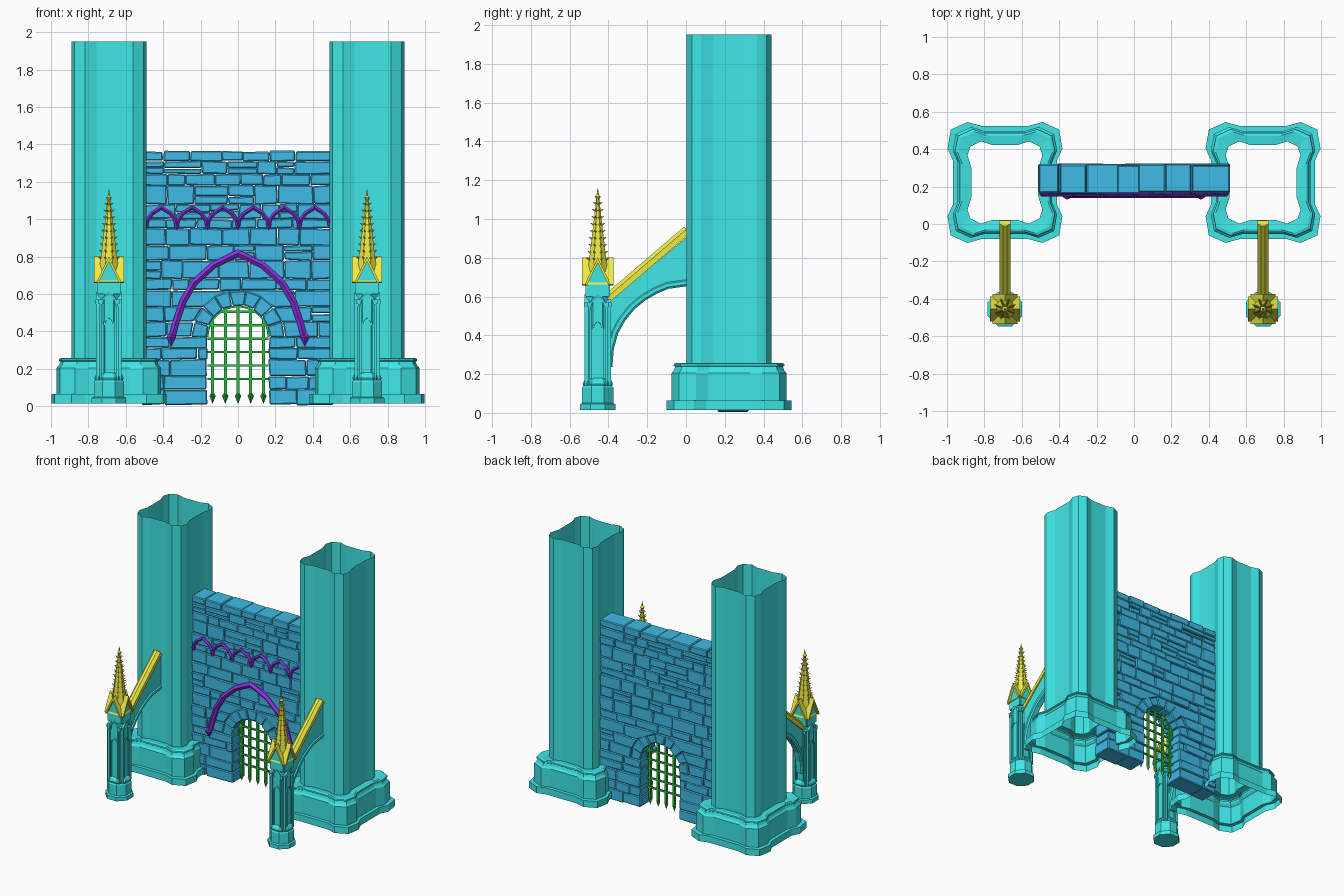
import bpy, bmesh, math, random
from mathutils import Matrix, Vector

if "Cube" in bpy.data.objects:
    bpy.data.objects.remove(bpy.data.objects["Cube"])

random.seed(4)
CX, TY, PY = 0.69, 0.222, -0.455   # tower x, tower y, pinnacle y


def material(name, rgb):
    m = bpy.data.materials.new(name)
    m.diffuse_color = (*rgb, 1)
    m.use_nodes = True
    m.node_tree.nodes["Principled BSDF"].inputs["Base Color"].default_value = m.diffuse_color
    return m


TEAL = material("teal_stone", (0.05, 0.8, 0.8))
BLUE = material("blue_stone", (0.05, 0.5, 0.8))
PURPLE = material("purple_trim", (0.28, 0.03, 0.8))
YELLOW = material("yellow_roof", (0.85, 0.83, 0.06))
GREEN = material("green_iron", (0.03, 0.5, 0.06))


def finish(name, bm, mat, mirror=False):
    bmesh.ops.recalc_face_normals(bm, faces=bm.faces)
    me = bpy.data.meshes.new(name)
    bm.to_mesh(me)
    bm.free()
    ob = bpy.data.objects.new(name, me)
    me.materials.append(mat)
    bpy.context.collection.objects.link(ob)
    if mirror:
        ob.modifiers.new("other_side", "MIRROR").use_mirror_merge = False
    return ob


def loft(bm, rings, caps=True):
    rows = [[bm.verts.new(p) for p in r] for r in rings]
    n = len(rows[0])
    for a, b in zip(rows, rows[1:]):
        for i in range(n):
            j = (i + 1) % n
            bm.faces.new((a[i], a[j], b[j], b[i]))
    if caps:
        bm.faces.new(rows[0][::-1])
        bm.faces.new(rows[-1])


def prism(bm, poly, d0, d1, M=Matrix()):
    loft(bm, [[M @ Vector((u, d, v)) for u, v in poly] for d in (d0, d1)])


def box(bm, x0, x1, y0, y1, z0, z1):
    prism(bm, [(x0, z0), (x1, z0), (x1, z1), (x0, z1)], y0, y1)


def sweep(bm, path, sec, M=Matrix()):
    """Sweep section (normal offset, depth) along a flat path with mitred joints."""
    P = [Vector(p) for p in path]
    rings = []
    for i, p in enumerate(P):
        t0 = (p - P[max(i - 1, 0)]) if i else P[1] - p
        t1 = (P[i + 1] - p) if i < len(P) - 1 else t0
        n0, n1 = [Vector((-t.y, t.x)).normalized() for t in (t0, t1)]
        n = (n0 + n1).normalized()
        n /= n.dot(n0)
        rings.append([M @ Vector((p.x + n.x * o, d, p.y + n.y * o)) for o, d in sec])
    loft(bm, rings)


def cone(bm, base, direction, length, r, segs=4):
    d = Vector(direction).normalized()
    M = Matrix.Translation(Vector(base) + d * length / 2) @ d.to_track_quat('Z', 'Y').to_matrix().to_4x4()
    bmesh.ops.create_cone(bm, cap_ends=True, segments=segs, radius1=r, radius2=0.0005, depth=length, matrix=M)


def octagon(z, h):
    r = h / math.cos(math.pi / 8)
    return [(CX + r * math.cos((k + .5) * math.pi / 4), PY + r * math.sin((k + .5) * math.pi / 4), z) for k in range(8)]


def lancet(w, z0, zs, n=5):
    left = [(-w, z0)] + [(w - 2 * w * math.cos(a), zs + 2 * w * math.sin(a))
                         for a in (math.pi / 3 * i / n for i in range(n + 1))]
    return left + [(-x, z) for x, z in left[-2::-1]]


# Towers: notched plan, blended from the shaft out to the plinth
SHAFT = [(.18, .08), (.2, .145), (.185, .192), (.128, .22), (.067, .2)]
PLINTH = [(.278, .118), (.307, .18), (.29, .283), (.2, .323), (.128, .303)]


def plan(z, t):
    q = [(a + (c - a) * t, b + (d - b) * t) for (a, b), (c, d) in zip(SHAFT, PLINTH)]
    pts = q + [(-x, y) for x, y in q[::-1]] + [(-x, -y) for x, y in q] + [(x, -y) for x, y in q[::-1]]
    return [(CX + x, TY + y, z) for x, y in pts]


bm = bmesh.new()
loft(bm, [plan(z, t) for z, t in ((.015, 1), (.065, 1), (.065, .74), (.205, .74), (.22, .62), (.238, .56),
                                  (.243, .64), (.253, .62), (.258, .5), (.25, 0), (1.95, 0))], caps=False)
finish("tower", bm, TEAL, True)

# Gate wall: irregular coursed stones split around the arched doorway
DOOR, RING, SPRING = .165, .25, .37


def edge_x(z, is_top):
    if z < SPRING or (is_top and z == SPRING):
        return DOOR
    return math.sqrt(max(RING ** 2 - (z - SPRING) ** 2, 0))


def stone(bm, quad):
    quad = [(x + random.uniform(-.004, .004), z + random.uniform(-.004, .004)) for x, z in quad]
    prism(bm, quad, .167 + random.uniform(-.006, .006), .318 + random.uniform(-.006, .006))


def course(bm, b0, b1, t0, t1, z0, z1):
    xs = [max(b0, t0)]
    end = min(b1, t1)
    while end - xs[-1] > .24:
        xs.append(xs[-1] + random.uniform(.09, .2))
    for i, x in enumerate(xs):
        last = i == len(xs) - 1
        bl, tl = (b0, t0) if i == 0 else (x, x)
        br, tr = (b1, t1) if last else (xs[i + 1], xs[i + 1])
        if random.random() < .25 and bl == tl and br == tr and z1 - z0 > .07:
            zm = z0 + (z1 - z0) * random.uniform(.4, .6)
            stone(bm, [(bl, z0), (br, z0), (br, zm), (bl, zm)])
            stone(bm, [(bl, zm), (br, zm), (br, z1), (bl, z1)])
        else:
            stone(bm, [(bl, z0), (br, z0), (tr, z1), (tl, z1)])


bm = bmesh.new()
ROWS = [.008, .09, .16, .25, .31, SPRING, .45, .53, .62, .68, .78, .86, .95, 1.0, 1.08, 1.18, 1.24, 1.31, 1.362]
for z0, z1 in zip(ROWS, ROWS[1:]):
    if z0 < SPRING + RING - .001:
        b, t = edge_x(z0, False), edge_x(z1, True)
        course(bm, -.51, -b, -.51, -t, z0, z1)
        course(bm, b, .51, t, .51, z0, z1)
    else:
        course(bm, -.51, .51, -.51, .51, z0, z1)
for k in range(9):   # voussoirs
    a, b = math.pi * k / 9, math.pi * (k + 1) / 9
    stone(bm, [(r * math.cos(g), SPRING + r * math.sin(g))
               for r, g in ((DOOR + .004, a), (RING, a), (RING, b), (DOOR + .004, b))])
bmesh.ops.recalc_face_normals(bm, faces=bm.faces)
bmesh.ops.bevel(bm, geom=bm.edges[:], offset=.006, segments=1, affect='EDGES', clamp_overlap=True)
finish("gate_wall", bm, BLUE)

# Pointed drip mould over the door
bm = bmesh.new()
half = [(-.355, .36), (-.335, .44), (-.295, .56), (-.235, .66), (-.13, .755), (0, .818)]
sweep(bm, half + [(-x, z) for x, z in half[-2::-1]],
      [(-.018, .18), (-.018, .155), (0, .14), (.018, .155), (.018, .18)])
for s in (-1, 1):
    cone(bm, (s * .357, .16, .37), (0, 0, -1), .05, .03, 6)
    cone(bm, (s * .357, .16, .37), (0, 0, 1), .03, .03, 6)
finish("door_drip_mould", bm, PURPLE)

# Row of small blind arches
bm = bmesh.new()
for k in range(6):
    c = -.41 + k * .164
    h = [(-.082, .955), (-.075, .995), (-.05, 1.03), (0, 1.062)]
    sweep(bm, [(c + x, z) for x, z in h + [(-x, z) for x, z in h[-2::-1]]],
          [(-.01, .18), (-.01, .157), (0, .148), (.01, .157), (.01, .18)])
for k in range(7):
    cone(bm, (-.492 + k * .164, .162, .97), (0, 0, -1), .028, .016, 6)
finish("blind_arcade", bm, PURPLE)

# Portcullis
bm = bmesh.new()
for k in range(-2, 3):
    x = k * .068
    box(bm, x - .008, x + .008, .232, .248, .06, SPRING + math.sqrt(.163 ** 2 - x * x))
    cone(bm, (x, .24, .055), (0, 0, -1), .042, .017)
    cone(bm, (x, .24, .055), (0, 0, 1), .025, .017)
for k in range(6):
    z = .145 + k * .072
    w = .163 if z < SPRING else math.sqrt(.163 ** 2 - (z - SPRING) ** 2)
    box(bm, -w, w, .234, .246, z - .006, z + .006)
sweep(bm, [(-.163 * math.cos(math.pi * i / 16), SPRING + .163 * math.sin(math.pi * i / 16)) for i in range(17)],
      [(-.005, .234), (.005, .234), (.005, .246), (-.005, .246)])
finish("portcullis", bm, GREEN)

# Pinnacle turret: octagonal shaft with lancet panels and gables on four faces
FACES = [Matrix.Translation((CX, PY, 0)) @ Matrix.Rotation(k * math.pi / 2, 4, 'Z') for k in range(4)]
bm = bmesh.new()
loft(bm, [octagon(z, h) for z, h in ((.015, .092), (.045, .092), (.05, .08), (.13, .08), (.14, .074), (.15, .078),
                                     (.165, .072), (.18, .058), (.70, .058))])
for M in FACES:
    sweep(bm, lancet(.045, .14, .525), [(-.006, -.02), (-.006, -.064), (.006, -.068), (.006, -.02)], M)
    sweep(bm, lancet(.026, .17, .43), [(-.005, -.05), (-.003, -.064), (.005, -.064), (.005, -.05)], M)
    prism(bm, [(-.056, .60), (.056, .60), (.056, .66), (0, .775), (-.056, .66)], -.062, 0, M)
    for s in (-1, 1):   # colonnette capitals
        prism(bm, [(s * .045 - .01, .545), (s * .045 + .01, .545), (s * .045 + .012, .57), (s * .045 - .012, .57)],
              -.071, -.03, M)
finish("pinnacle_shaft", bm, TEAL, True)

bm = bmesh.new()
for M in FACES:
    sweep(bm, [(-.056, .658), (0, .773), (.056, .658)], [(0, -.08), (.012, -.08), (.012, 0), (0, 0)], M)
finish("pinnacle_gables", bm, YELLOW, True)

# Spire with crockets up each ridge and a finial
bm = bmesh.new()
loft(bm, [octagon(z, h) for z, h in ((.68, .058), (.8, .043), (1.1, .008), (1.115, .015), (1.125, .006), (1.16, .001))])
for row in range(9):
    z = .79 + row * .036
    r = (.046 - (z - .79) * .117) * 1.06
    for k in range(8):
        a = (k + .5) * math.pi / 4
        c, s = math.cos(a), math.sin(a)
        cone(bm, (CX + c * (r - .004), PY + s * (r - .004), z), (c, s, .5), .02, .006)
finish("pinnacle_spire", bm, YELLOW, True)

# Flying buttress between pinnacle and tower
SIDE = Matrix(((0, 1, 0, CX), (1, 0, 0, 0), (0, 0, 1, 0), (0, 0, 0, 1)))
ARCH = [(-.38, .237), (-.372, .33), (-.35, .41), (-.314, .475), (-.265, .535), (-.21, .58), (-.15, .615),
        (-.09, .64), (.02, .655)]
bm = bmesh.new()
prism(bm, ARCH + [(.02, .92), (-.40, .57), (-.40, .237)], -.02, .02, SIDE)
sweep(bm, ARCH, [(0, -.02), (.01, -.028), (.028, -.028), (.034, -.02), (.034, .02), (.028, .028), (.01, .028), (0, .02)], SIDE)
finish("flying_buttress", bm, TEAL, True)

bm = bmesh.new()
sweep(bm, [(-.40, .565), (.02, .925)], [(0, -.03), (.028, -.03), (.046, -.01), (.046, .01), (.028, .03), (0, .03)], SIDE)
finish("buttress_coping", bm, YELLOW, True)
